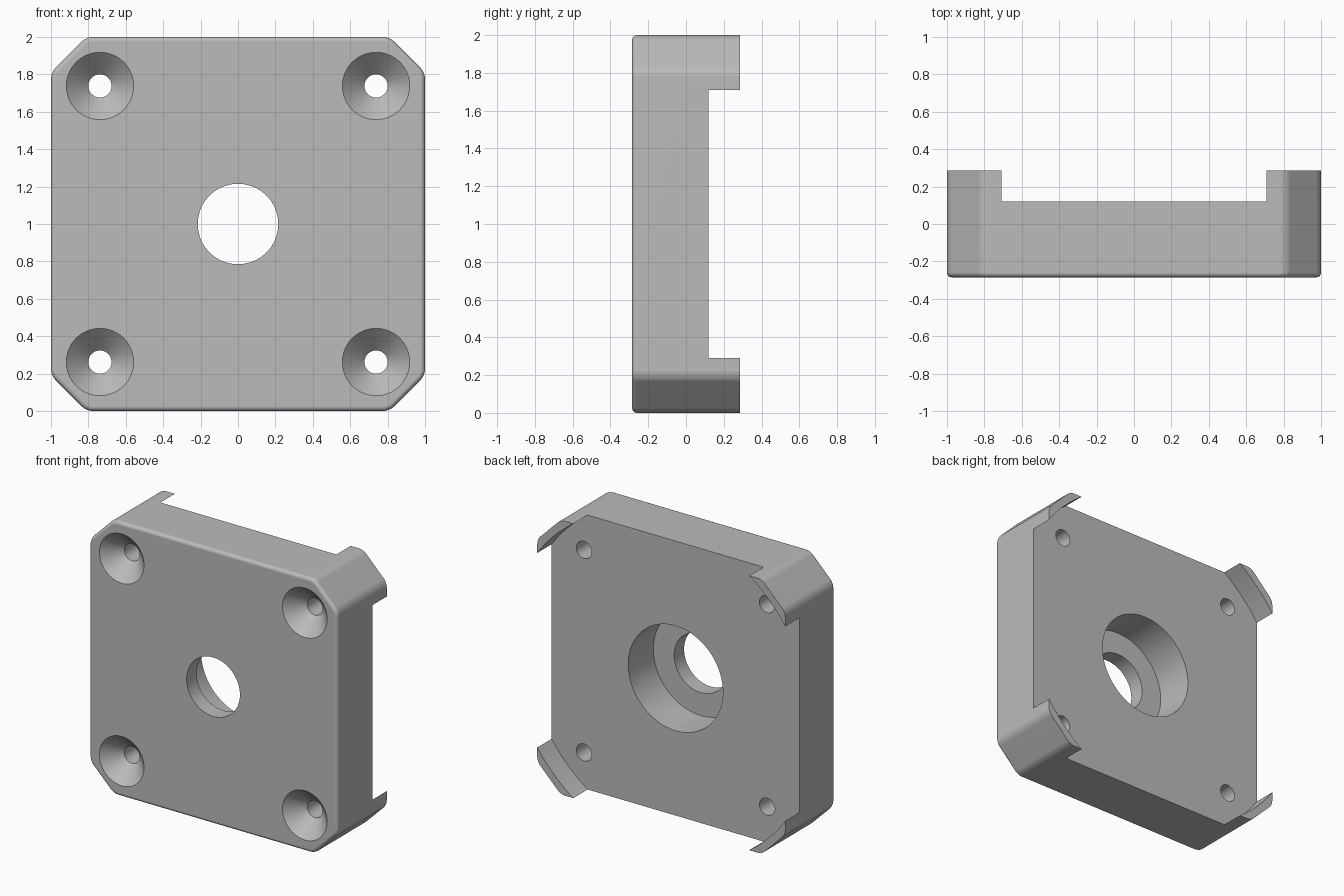
import bpy, bmesh, math
from mathutils import Matrix, Vector

if "Cube" in bpy.data.objects:
    bpy.data.objects.remove(bpy.data.objects["Cube"], do_unlink=True)

FRONT, PLATE_BACK, TAB_BACK = -0.285, 0.12, 0.285
CHAMFER = 0.81          # where the flat sides meet the corner chamfers
SCREW = 0.738           # screw hole offset from the centre
CENTRE = Vector((0, 0, 1))

grey = bpy.data.materials.new("light grey")
grey.use_nodes = True
colour = (0.5, 0.5, 0.5, 1)
grey.diffuse_color = colour
grey.node_tree.nodes["Principled BSDF"].inputs["Base Color"].default_value = colour


def add_object(name, bm):
    bmesh.ops.recalc_face_normals(bm, faces=bm.faces)
    mesh = bpy.data.meshes.new(name)
    bm.to_mesh(mesh)
    bm.free()
    mesh.materials.append(grey)
    obj = bpy.data.objects.new(name, mesh)
    bpy.context.collection.objects.link(obj)
    return obj


def turned_cutter(name, profile, x=0, z=0, sides=64):
    """Solid of revolution about the y axis from (radius, y) pairs."""
    bm = bmesh.new()
    rings = []
    for radius, y in profile:
        angles = [math.tau * i / sides for i in range(sides)]
        rings.append([bm.verts.new(CENTRE + Vector((x + radius * math.cos(a), y,
                                                    z + radius * math.sin(a))))
                      for a in angles])
    for a, b in zip(rings, rings[1:]):
        for i in range(sides):
            j = (i + 1) % sides
            bm.faces.new((a[i], a[j], b[j], b[i]))
    bm.faces.new(rings[0])
    bm.faces.new(rings[-1])
    obj = add_object(name, bm)
    obj.hide_render = True
    return obj


# Block with chamfered corners
bm = bmesh.new()
corner = [(1, CHAMFER), (CHAMFER, 1)]
outline = []
for quarter in range(4):
    turn = Matrix.Rotation(quarter * math.pi / 2, 2)
    outline += [turn @ Vector(p) for p in corner]
face = bm.faces.new([bm.verts.new((p.x, FRONT, p.y + 1)) for p in outline])
extruded = bmesh.ops.extrude_face_region(bm, geom=[face], use_keep_orig=True)
moved = [g for g in extruded["geom"] if isinstance(g, bmesh.types.BMVert)]
bmesh.ops.translate(bm, verts=moved, vec=(0, TAB_BACK - FRONT, 0))
bmesh.ops.recalc_face_normals(bm, faces=bm.faces)

# Rounded upright edges, then the rounded front rim
depth_edges = [e for e in bm.edges if abs(e.verts[0].co.y - e.verts[1].co.y) > 0.1]
bmesh.ops.bevel(bm, geom=depth_edges, offset=0.033, segments=5, profile=0.5,
                affect='EDGES')
rim = [e for e in bm.edges if all(abs(v.co.y - FRONT) < 1e-4 for v in e.verts)]
bmesh.ops.bevel(bm, geom=rim, offset=0.025, segments=5, profile=0.5, affect='EDGES')
body = add_object("mounting_plate", bm)

# Round recess that leaves the four corner tabs
cutters = [turned_cutter("back_recess_cutter",
                         [(1.226, PLATE_BACK), (1.226, 0.5)], sides=160)]

# Stepped centre bore
cutters.append(turned_cutter("centre_bore_cutter",
                             [(0.215, -0.5), (0.215, -0.17), (0.382, -0.17), (0.382, 0.4)],
                             sides=96))

# Countersunk screw holes
for x in (-SCREW, SCREW):
    for z in (-SCREW, SCREW):
        cutters.append(turned_cutter("screw_hole_cutter",
                                     [(0.18, -0.4), (0.18, FRONT),
                                      (0.062, FRONT + 0.118), (0.062, 0.4)], x, z))

bpy.context.view_layer.objects.active = body
body.select_set(True)
for cutter in cutters:
    cut = body.modifiers.new("cut", 'BOOLEAN')
    cut.operation = 'DIFFERENCE'
    cut.solver = 'EXACT'
    cut.object = cutter
    bpy.ops.object.modifier_apply(modifier=cut.name)
    bpy.data.objects.remove(cutter, do_unlink=True)

# Smooth curves with crisp edges
bpy.ops.object.shade_smooth_by_angle(angle=math.radians(30))
weighted = body.modifiers.new("even_shading", 'WEIGHTED_NORMAL')
weighted.keep_sharp = True
